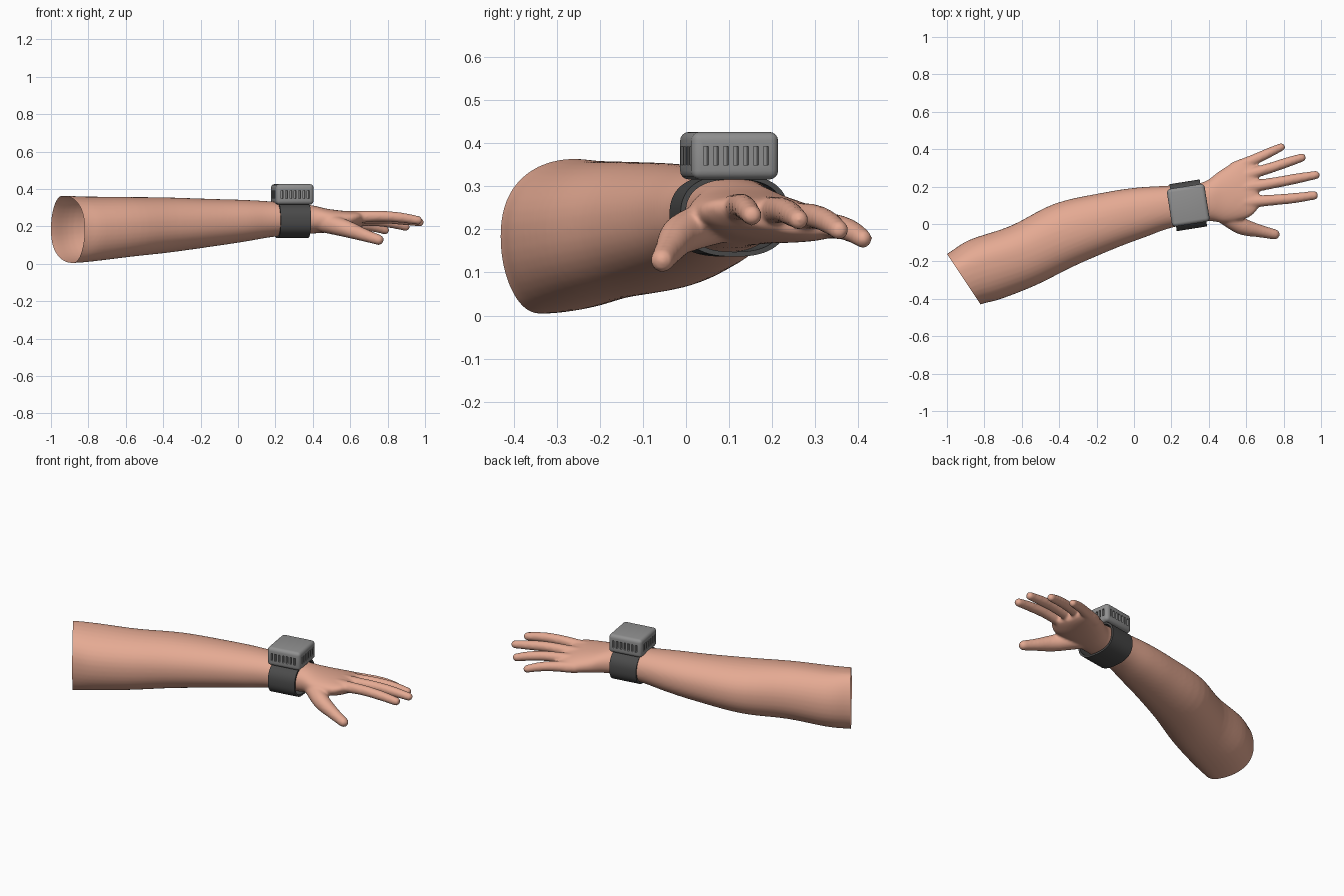
import bpy, bmesh, math
from mathutils import Vector, Matrix

if "Cube" in bpy.data.objects:
    bpy.data.objects.remove(bpy.data.objects["Cube"])


def material(name, rgb):
    m = bpy.data.materials.new(name)
    m.diffuse_color = (*rgb, 1)
    m.use_nodes = True
    m.node_tree.nodes["Principled BSDF"].inputs["Base Color"].default_value = m.diffuse_color
    return m


def make_object(name, bm, mat=None):
    bmesh.ops.recalc_face_normals(bm, faces=bm.faces[:])
    me = bpy.data.meshes.new(name)
    bm.to_mesh(me)
    bm.free()
    ob = bpy.data.objects.new(name, me)
    bpy.context.collection.objects.link(ob)
    if mat:
        me.materials.append(mat)
    return ob


def spline(rows, n):
    """Catmull-Rom interpolation of rows of numbers."""
    out = []
    for i in range(len(rows) - 1):
        p0, p1, p2 = rows[max(i - 1, 0)], rows[i], rows[i + 1]
        p3 = rows[min(i + 2, len(rows) - 1)]
        for k in range(n):
            t = k / n
            out.append([0.5 * (2 * b + (c - a) * t + (2 * a - 5 * b + 4 * c - d) * t * t
                               + (3 * b - a - 3 * c + d) * t ** 3)
                        for a, b, c, d in zip(p0, p1, p2, p3)])
    out.append(list(rows[-1]))
    return out


def power(v, e):
    return math.copysign(abs(v) ** e, v)


def apply_modifiers(ob):
    dg = bpy.context.evaluated_depsgraph_get()
    me = bpy.data.meshes.new_from_object(ob.evaluated_get(dg))
    ob.modifiers.clear()
    ob.data = me


skin = material("skin", (0.78, 0.40, 0.29))
case_grey = material("case_grey", (0.28, 0.28, 0.28))
strap_grey = material("strap_grey", (0.07, 0.07, 0.07))

# Forearm and palm sections: back edge xyz, front edge xyz, half height, top lean
sections = [
    (-1.10, -0.21, .184, -0.93, -0.48, .184, .180, .30),
    (-1.00, -0.16, .184, -0.82, -0.43, .184, .180, .30),
    (-0.88, -0.085, .188, -0.71, -0.40, .184, .173, .20),
    (-0.66, -0.01, .200, -0.52, -0.325, .194, .160, .10),
    (-0.42, 0.11, .207, -0.32, -0.225, .207, .147, 0),
    (-0.15, 0.17, .220, -0.10, -0.13, .220, .126, 0),
    (0.02, 0.195, .230, 0.06, -0.07, .230, .111, 0),
    (0.18, 0.205, .238, 0.20, -0.02, .238, .094, 0),
    (0.36, 0.220, .235, 0.39, 0.015, .240, .078, 0),
    (0.46, 0.285, .222, 0.49, 0.005, .238, .063, 0),
    (0.56, 0.345, .208, 0.60, 0.03, .242, .052, 0),
    (0.62, 0.353, .200, 0.645, 0.06, .250, .041, 0),
    (0.655, 0.33, .202, 0.67, 0.095, .250, .026, 0),
]
bm = bmesh.new()
N = 40
rings = []
for r in spline(sections, 5):
    B, F, h, lean = Vector(r[0:3]), Vector(r[3:6]), r[6], r[7]
    C, W = (B + F) / 2, (B - F) / 2
    ring = []
    for i in range(N):
        a = 2 * math.pi * i / N
        c, s = power(math.cos(a), .92), power(math.sin(a), .92)
        ring.append(bm.verts.new(C + W * (c + lean * s * (1 - abs(c))) + Vector((0, 0, h * s))))
    rings.append(ring)
for p, q in zip(rings, rings[1:]):
    for i in range(N):
        bm.faces.new((p[i], p[(i + 1) % N], q[(i + 1) % N], q[i]))
bm.faces.new(rings[0])
bm.faces.new(rings[-1])

# Fingers and thumb: paths of x, y, z, radius
fingers = [
    [(.54, .30, .212, .034), (.66, .352, .206, .029), (.73, .385, .195, .026), (.787, .411, .178, .022)],
    [(.56, .25, .230, .034), (.72, .297, .230, .029), (.82, .330, .217, .027), (.897, .355, .198, .023)],
    [(.57, .19, .242, .036), (.76, .222, .245, .030), (.87, .243, .236, .028), (.972, .262, .222, .023)],
    [(.56, .115, .245, .037), (.74, .128, .254, .030), (.86, .139, .248, .028), (.962, .153, .232, .024)],
    [(.46, .07, .220, .054), (.57, -.008, .190, .047), (.67, -.037, .155, .035), (.752, -.055, .128, .028)],
]
for path in fingers:
    for x, y, z, rad in spline(path, 11):
        bmesh.ops.create_uvsphere(bm, u_segments=16, v_segments=10, radius=rad,
                                  matrix=Matrix.Translation((x, y, z)))

# Fuse into one smooth skin, then cut the open elbow end
arm = make_object("arm_and_hand", bm)
mod = arm.modifiers.new("fuse", 'REMESH')
mod.mode = 'VOXEL'
mod.voxel_size = 0.0072
mod = arm.modifiers.new("relax", 'SMOOTH')
mod.factor = 0.5
mod.iterations = 9
apply_modifiers(arm)
bm = bmesh.new()
bm.from_mesh(arm.data)
bmesh.ops.bisect_plane(bm, geom=bm.verts[:] + bm.edges[:] + bm.faces[:],
                       plane_co=(-1.0, -0.16, 0), plane_no=(-.27, -.18, 0), clear_outer=True)
for f in bm.faces:
    f.smooth = True
bm.to_mesh(arm.data)
bm.free()
arm.data.materials.clear()
arm.data.materials.append(skin)

# Device frame: centred on the wrist, turned along the arm
frame = Matrix.Translation((0.29, 0.10, 0)) @ Matrix.Rotation(math.radians(9), 4, 'Z')


def add_block(bm, loc, size):
    bmesh.ops.create_cube(bm, size=1, matrix=Matrix.Translation(loc) @ Matrix.Diagonal((*size, 1)))


# Wrist strap: rounded band with wall thickness
bm = bmesh.new()
M = 64
loops = []
for half_y, half_z, x in ((.127, .095, -.082), (.127, .095, .082), (.115, .084, .082), (.115, .084, -.082)):
    loop = []
    for i in range(M):
        a = 2 * math.pi * i / M
        loop.append(bm.verts.new((x, half_y * power(math.cos(a), .8), .232 + half_z * power(math.sin(a), .8))))
    loops.append(loop)
for k in range(4):
    p, q = loops[k], loops[(k + 1) % 4]
    for i in range(M):
        bm.faces.new((p[i], p[(i + 1) % M], q[(i + 1) % M], q[i]))
strap = make_object("wrist_strap", bm, strap_grey)
strap.matrix_world = frame

# Device case with rounded edges
bm = bmesh.new()
add_block(bm, (0, 0, .371), (.204, .204, .110))
bmesh.ops.bevel(bm, geom=bm.edges[:], offset=.02, segments=4, profile=.5, affect='EDGES')
case = make_object("device_case", bm, case_grey)
case.matrix_world = frame

# Vent slots cut into all four sides
bm = bmesh.new()
for i in range(-3, 4):
    for side in (-1, 1):
        add_block(bm, (i * .0235, side * .102, .371), (.011, .036, .043))
        add_block(bm, (side * .102, i * .0235, .371), (.036, .011, .043))
cutter = make_object("vent_cutter", bm, strap_grey)
cutter.matrix_world = frame
bpy.context.view_layer.update()
mod = case.modifiers.new("vents", 'BOOLEAN')
mod.object = cutter
mod.operation = 'DIFFERENCE'
mod.solver = 'EXACT'
mod.use_self = True
apply_modifiers(case)
bpy.data.objects.remove(cutter)

# Smooth shading with crisp edges on the device
for ob in (strap, case):
    bpy.ops.object.select_all(action='DESELECT')
    ob.select_set(True)
    bpy.context.view_layer.objects.active = ob
    bpy.ops.object.shade_smooth_by_angle(angle=math.radians(35))
